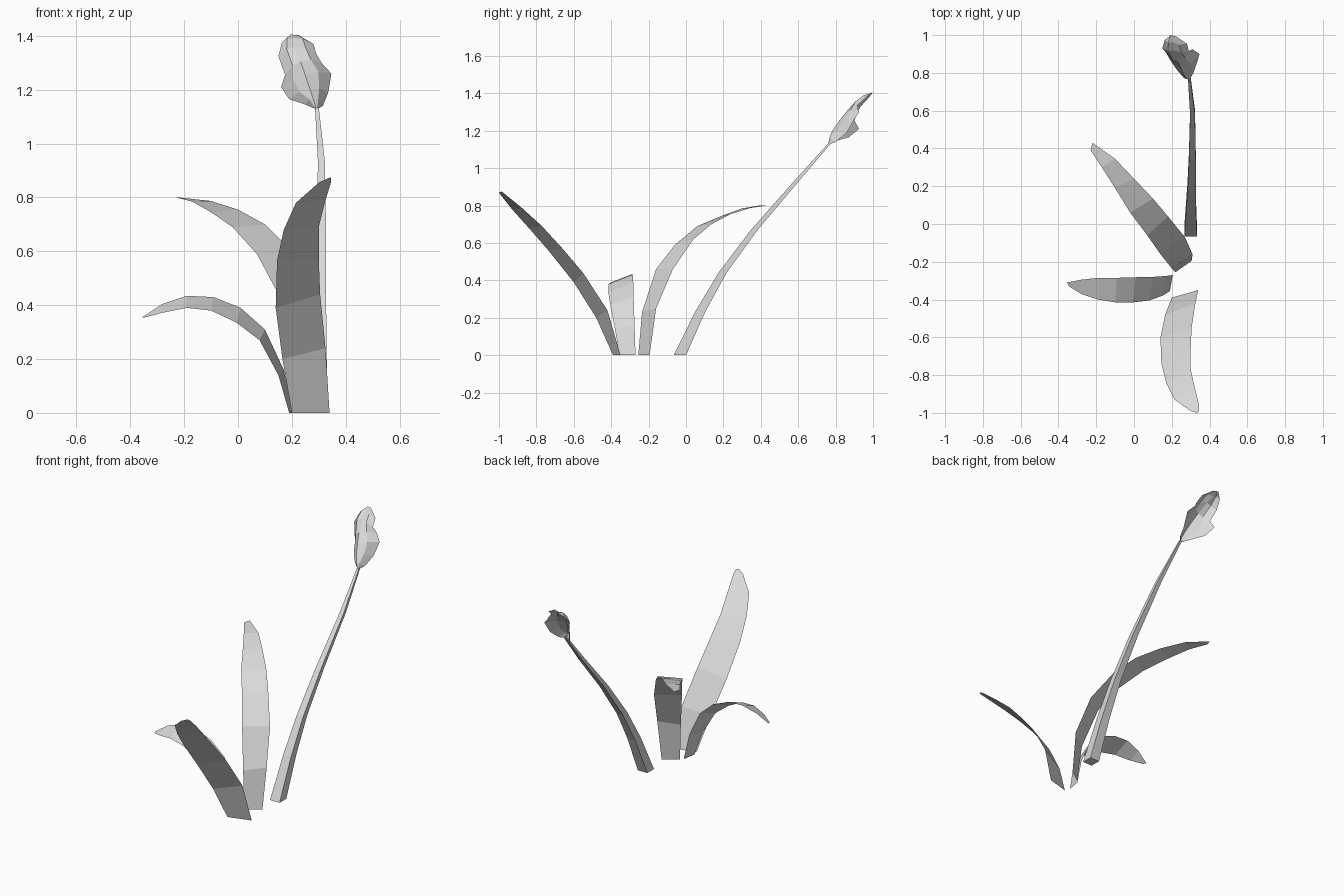
import bpy
from mathutils import Vector

# One pale grey for the whole plant
grey = bpy.data.materials.new("pale_grey")
grey.diffuse_color = (0.7, 0.7, 0.7, 1)


def make_object(name, verts, faces):
    mesh = bpy.data.meshes.new(name)
    mesh.from_pydata(verts, [], faces)
    mesh.materials.append(grey)
    mesh.validate()
    obj = bpy.data.objects.new(name, mesh)
    bpy.context.collection.objects.link(obj)
    return obj


def loft(name, rows, closed=False):
    """Skin rows of equal point count with flat quads."""
    n = len(rows[0])
    verts = [p for row in rows for p in row]
    faces = []
    for r in range(len(rows) - 1):
        for c in range(n if closed else n - 1):
            d = (c + 1) % n
            faces.append((r * n + c, r * n + d, (r + 1) * n + d, (r + 1) * n + c))
    if closed:
        faces.append(tuple(reversed(range(n))))
        faces.append(tuple(range(len(verts) - n, len(verts))))
    return make_object(name, verts, faces)


# Leaves: single-strip blades between a left and a right edge
loft("front_leaf", list(zip(
    [(.20, -.39, 0), (.165, -.48, .20), (.14, -.60, .39), (.145, -.74, .565),
     (.17, -.84, .68), (.215, -.93, .78), (.30, -.99, .855), (.335, -1, .872)],
    [(.34, -.35, 0), (.325, -.42, .24), (.305, -.55, .44), (.30, -.66, .57),
     (.30, -.77, .69), (.325, -.88, .79), (.345, -.96, .855), (.345, -.985, .875)])))

loft("drooping_leaf", list(zip(
    [(.19, -.355, 0), (.15, -.38, .14), (.08, -.405, .27), (-.005, -.415, .335),
     (-.10, -.415, .38), (-.19, -.40, .39), (-.28, -.37, .372), (-.345, -.33, .355)],
    [(.205, -.27, 0), (.17, -.275, .16), (.10, -.28, .31), (.01, -.282, .39),
     (-.09, -.285, .43), (-.19, -.285, .435), (-.28, -.295, .405), (-.355, -.31, .355)])))

loft("back_leaf", list(zip(
    [(.22, -.255, 0), (.20, -.235, .23), (.14, -.16, .46), (.07, -.06, .59),
     (-.02, .06, .69), (-.10, .19, .745), (-.17, .30, .785), (-.23, .39, .80)],
    [(.305, -.195, 0), (.31, -.16, .25), (.27, -.07, .46), (.18, .04, .62),
     (.10, .135, .70), (0, .24, .755), (-.10, .345, .787), (-.22, .43, .80)])))

# Stem: tapering four-sided tube, (x, y, z, half width)
path = [(.30, -.033, 0, .033), (.302, .08, .24, .027), (.305, .195, .44, .022),
        (.309, .365, .67, .018), (.31, .59, .93, .013), (.293, .77, 1.135, .007)]
loft("stem", [[(x - h, y - h, z), (x + h, y - h, z), (x + h, y + h, z), (x - h, y + h, z)]
              for x, y, z, h in path], closed=True)

# Flower: creased shell with a tall middle and a lobe on each side
ridge = [(.29, .76, 1.13), (.28, .768, 1.165), (.268, .782, 1.20), (.25, .82, 1.255),
         (.232, .86, 1.305), (.212, .92, 1.36), (.20, .965, 1.39), (.195, 1, 1.405)]
left = [(.285, .77, 1.13), (.25, .80, 1.145), (.19, .87, 1.165), (.16, .925, 1.21),
        (.175, .90, 1.255), (.15, .93, 1.325), (.163, .975, 1.375), (.19, .995, 1.40)]
right = [(.297, .77, 1.13), (.315, .80, 1.14), (.335, .86, 1.19), (.347, .90, 1.26),
         (.31, .925, 1.30), (.29, .915, 1.335), (.28, .955, 1.37), (.225, .992, 1.403)]
bulge = Vector((0, -.012, .009))


def between(a, b, row):
    amount = 0 if row in (0, 7) else 1
    return (Vector(a) + Vector(b)) / 2 + bulge * amount


loft("flower", [[l, between(l, m, i), m, between(m, r, i), r]
                for i, (l, m, r) in enumerate(zip(left, ridge, right))])
